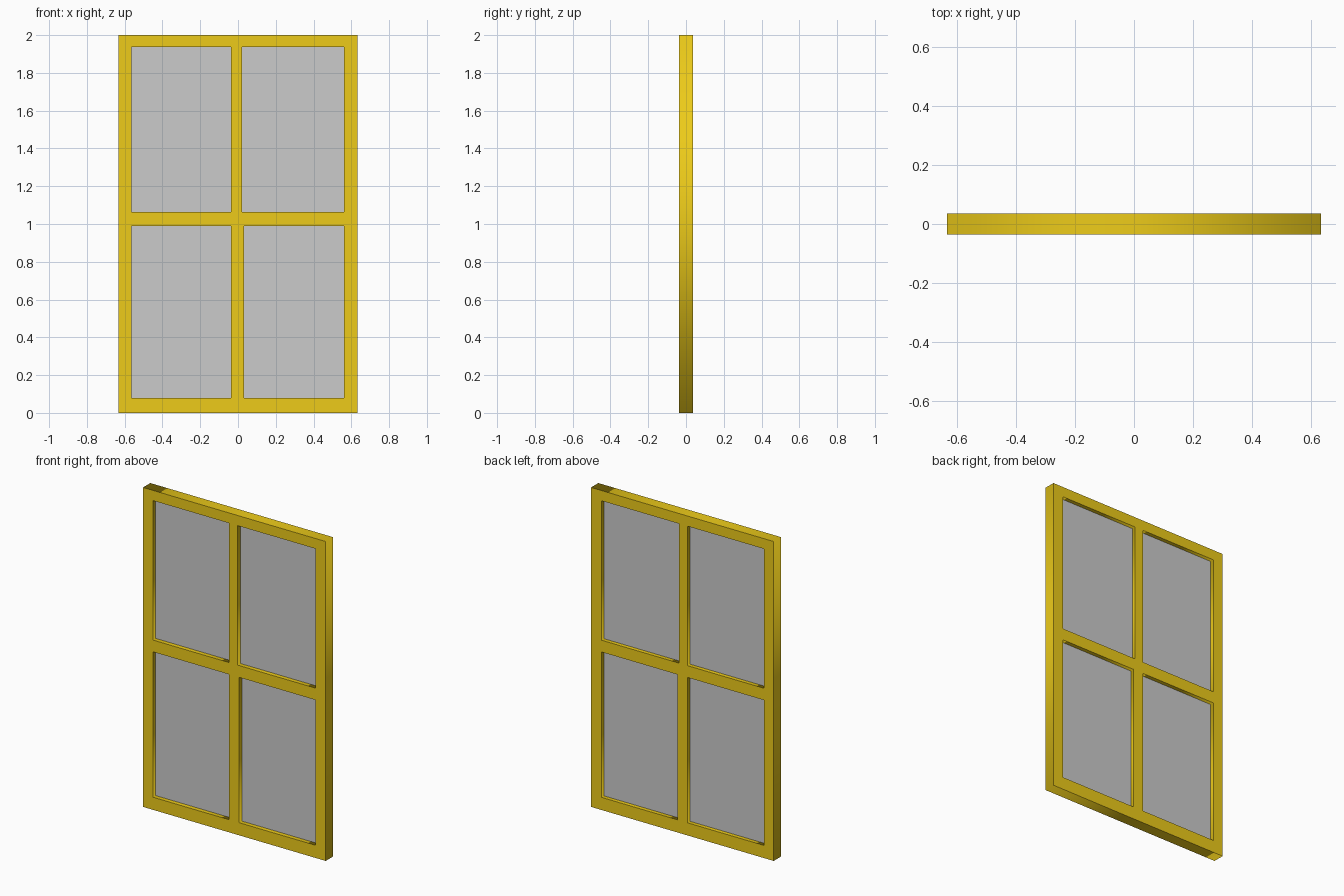
import bpy
from math import pi

if "Cube" in bpy.data.objects:
    bpy.data.objects.remove(bpy.data.objects["Cube"])

HALF_DEPTH = 0.036
GLASS_Y = (-0.009, 0.011)
LIP = 0.008  # how far the glass is let into the frame

# openings as (x0, x1, z0, z1)
openings = {
    "upper_left": (-0.564, -0.036, 1.063, 1.936),
    "upper_right": (0.022, 0.561, 1.063, 1.936),
    "lower_left": (-0.564, -0.036, 0.079, 0.989),
    "lower_right": (0.033, 0.561, 0.079, 0.989),
}

paint = bpy.data.materials.new("yellow_paint")
paint.diffuse_color = (0.85, 0.6, 0.01, 1)
paint.use_nodes = True
paint.node_tree.nodes["Principled BSDF"].inputs["Base Color"].default_value = paint.diffuse_color


def add_rectangle(curve, x0, x1, z0, z1):
    spline = curve.splines.new('POLY')
    spline.points.add(3)
    for point, (x, z) in zip(spline.points, [(x0, z0), (x1, z0), (x1, z1), (x0, z1)]):
        point.co = (x, z, 0, 1)
    spline.use_cyclic_u = True


# Frame: one filled outline with four holes, extruded
profile = bpy.data.curves.new("window_frame", 'CURVE')
profile.dimensions = '2D'
profile.fill_mode = 'BOTH'
profile.extrude = HALF_DEPTH
add_rectangle(profile, -0.633, 0.633, 0, 2)
for rect in openings.values():
    add_rectangle(profile, *rect)
profile.materials.append(paint)
frame = bpy.data.objects.new("window_frame", profile)
bpy.context.collection.objects.link(frame)
frame.rotation_euler.x = pi / 2
bpy.context.view_layer.objects.active = frame
frame.select_set(True)
bpy.ops.object.convert(target='MESH')

# Glass: a thin pane set into each opening
for name, (x0, x1, z0, z1) in openings.items():
    bpy.ops.mesh.primitive_cube_add(
        size=1, location=((x0 + x1) / 2, sum(GLASS_Y) / 2, (z0 + z1) / 2))
    pane = bpy.context.object
    pane.name = "glass_pane_" + name
    pane.scale = (x1 - x0 + 2 * LIP, GLASS_Y[1] - GLASS_Y[0], z1 - z0 + 2 * LIP)
    bpy.ops.object.transform_apply(location=False, rotation=False, scale=True)
